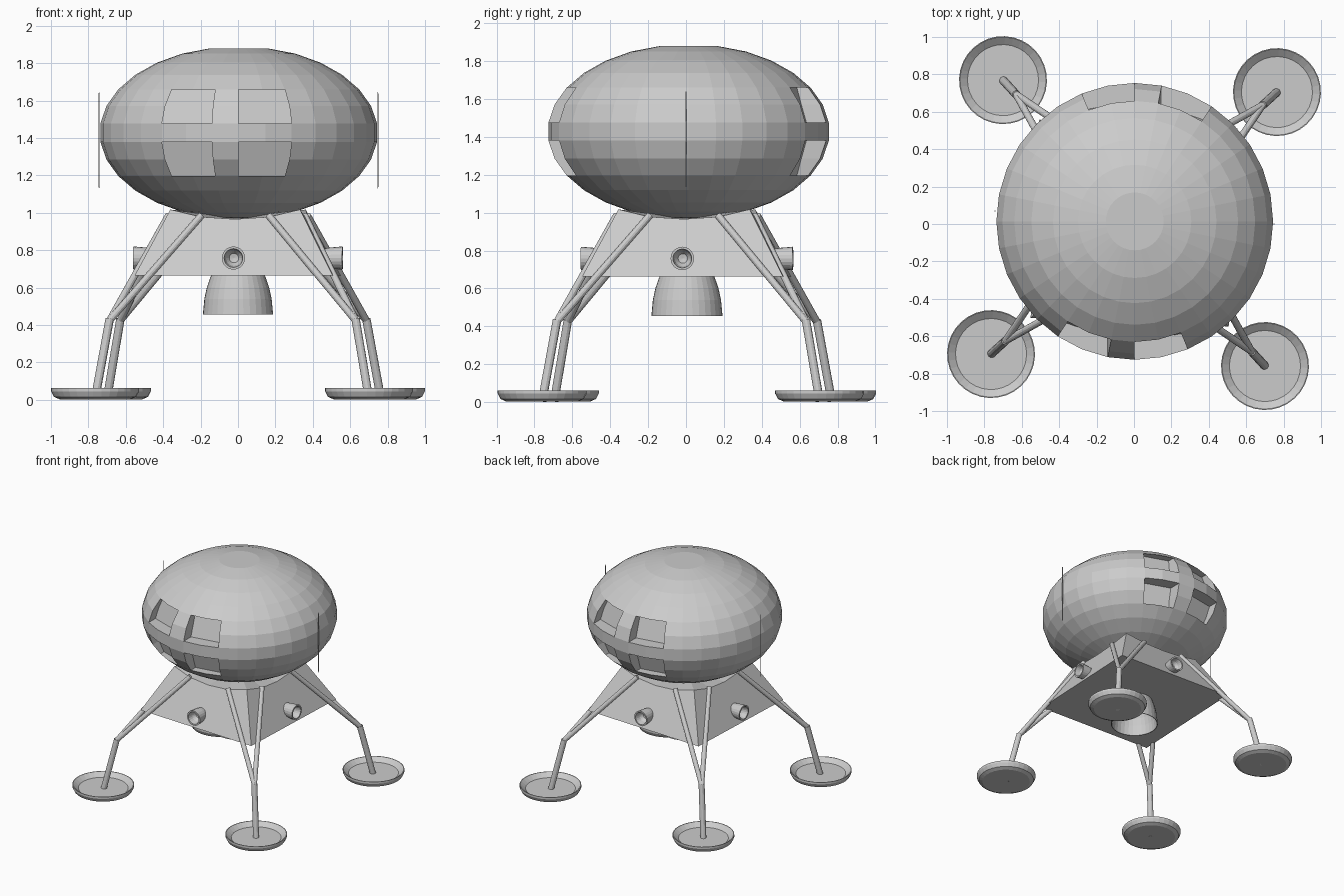
import bpy, bmesh, math
from mathutils import Vector, Matrix

if "Cube" in bpy.data.objects:
    bpy.data.objects.remove(bpy.data.objects["Cube"])

grey = bpy.data.materials.new("light grey")
grey.diffuse_color = (0.6, 0.6, 0.6, 1)
grey.use_nodes = True
grey.node_tree.nodes["Principled BSDF"].inputs["Base Color"].default_value = grey.diffuse_color

# the lower stage is turned slightly about the vertical axis
TURN = Matrix.Translation((0, 0.005, 0)) @ Matrix.Rotation(math.radians(-2.5), 4, 'Z')


def finish(name, bm, matrix=Matrix()):
    bmesh.ops.recalc_face_normals(bm, faces=bm.faces[:])
    bm.transform(matrix)
    me = bpy.data.meshes.new(name)
    bm.to_mesh(me)
    bm.free()
    me.materials.append(grey)
    ob = bpy.data.objects.new(name, me)
    bpy.context.collection.objects.link(ob)
    return ob


def lathe(profile, n):
    """Revolve (radius, z) points around z."""
    bm = bmesh.new()
    rings = []
    for r, z in profile:
        if r < 1e-6:
            rings.append([bm.verts.new((0, 0, z))] * n)
        else:
            rings.append([bm.verts.new((r * math.cos(2 * math.pi * i / n),
                                        r * math.sin(2 * math.pi * i / n), z)) for i in range(n)])
    for a, b in zip(rings, rings[1:]):
        for i in range(n):
            j = (i + 1) % n
            quad = list(dict.fromkeys((a[i], a[j], b[j], b[i])))
            if len(quad) > 2:
                bm.faces.new(quad)
    return bm


def rod(name, a, b, r, n=12):
    a, b = Vector(a), Vector(b)
    d = b - a
    bm = lathe([(0, 0), (r, 0), (r, d.length), (0, d.length)], n)
    rot = d.to_track_quat('Z', 'Y').to_matrix().to_4x4()
    return finish(name, bm, TURN @ Matrix.Translation(a) @ rot)


# cabin: faceted ellipsoid, 15 bands of 32 sides, slightly flattened on top
RX, RZ = 0.744, 0.463
lat = [math.radians(-90 + 12 * i) for i in range(16)]
cabin = lathe([(0 if i in (0, 15) else RX * math.cos(t), min(RZ * math.sin(t), 0.451))
               for i, t in enumerate(lat)], 32)


# recessed windows, two columns by two rows, front and back
def window(bm, side, lo, hi, row):
    faces = []
    for f in bm.faces:
        c = f.calc_center_median()
        az = math.degrees(math.atan2(c.x * side, -c.y * side))
        el = math.degrees(math.asin(max(-1, min(1, c.z * row / RZ))))
        if lo < az < hi and 6 < el < 30:
            faces.append(f)
    out = bmesh.ops.extrude_face_region(bm, geom=faces)
    verts = [v for v in out['geom'] if isinstance(v, bmesh.types.BMVert)]
    # flatten the pane to a tilted plane and push it inwards
    mid = sum((v.co for v in verts), Vector()) / len(verts)
    dev = [v.co - mid for v in verts]
    kx = sum(d.x * d.y for d in dev) / sum(d.x ** 2 for d in dev)
    kz = sum(d.z * d.y for d in dev) / sum(d.z ** 2 for d in dev)
    for v, d in zip(verts, dev):
        v.co.y = mid.y + kx * d.x + 0.65 * kz * d.z + side * 0.085
    old = [f for f in faces if f.is_valid]
    if old:
        bmesh.ops.delete(bm, geom=old, context='FACES')


for side in (1, -1):
    for row in (1, -1):
        window(cabin, side, -33.75, -11.25, row)
        window(cabin, side, 0, 22.5, row)
finish("cabin", cabin, Matrix.Translation((0.004, 0.014, 1.428)))

# thin side antennas
for x, y in ((-0.743, 0.07), (0.748, 0)):
    bm = lathe([(0, 1.125), (0.003, 1.145), (0.003, 1.63), (0, 1.65)], 6)
    finish("antenna", bm, Matrix.Translation((x, y, 0)))

# skirt: square tapering box whose top edges dip under the cabin
B, T, Z0 = 0.53, 0.347, 0.664
bm = bmesh.new()
base, top = [], []
for k in range(4):
    turn = Matrix.Rotation(k * math.pi / 2, 3, 'Z')
    base.append(bm.verts.new(turn @ Vector((-B, -B, Z0))))
    for u, z in ((-1, 1.017), (-0.5, 0.978), (0, 0.966), (0.5, 0.978)):
        w = B + (T - B) * (z - Z0) / (1.017 - Z0)
        top.append(bm.verts.new(turn @ Vector((u * w, -w, z))))
centre = bm.verts.new((0, 0, 0.97))
bm.faces.new(base)
for k in range(4):
    edge = [top[(4 * k + i) % 16] for i in range(5)]
    bm.faces.new([base[k], base[(k + 1) % 4]] + edge[::-1])
for i in range(16):
    bm.faces.new((top[i], top[(i + 1) % 16], centre))
finish("skirt", bm, TURN)

# main engine bell
finish("engine_bell", lathe([(0.135, 0.685), (0.148, 0.655), (0.167, 0.60), (0.180, 0.54),
                             (0.188, 0.455), (0.182, 0.455), (0.173, 0.54), (0.159, 0.60),
                             (0.138, 0.655), (0, 0.662)], 32), TURN)

# four side thrusters
for k in range(4):
    quarter = TURN @ Matrix.Rotation(k * math.pi / 2, 4, 'Z')
    cup = lathe([(0.045, 0.43), (0.056, 0.49), (0.062, 0.56), (0.050, 0.56),
                 (0.042, 0.52), (0.025, 0.495), (0, 0.49)], 20)
    finish("thruster", cup, quarter @ Matrix.Translation((0, 0, 0.758))
           @ Matrix.Rotation(math.pi / 2, 4, 'Y'))

# four legs: two struts to a knee, a lower leg and a dished foot pad
for sx in (-1, 1):
    for sy in (-1, 1):
        knee = (sx * 0.66, sy * 0.66, 0.422)
        rod("upper_strut", knee, (sx * 0.18, sy * 0.365, 0.985), 0.019)
        rod("upper_strut", knee, (sx * 0.365, sy * 0.18, 0.985), 0.019)
        rod("lower_leg", (sx * 0.733, sy * 0.733, 0.006), (sx * 0.658, sy * 0.658, 0.432), 0.023)
        pad = lathe([(0, 0.003), (0.19, 0.003), (0.220, 0.016), (0.235, 0.045), (0.235, 0.062),
                     (0.230, 0.062), (0.190, 0.03), (0, 0.03)], 32)
        finish("foot_pad", pad, TURN @ Matrix.Translation((sx * 0.733, sy * 0.733, 0)))
